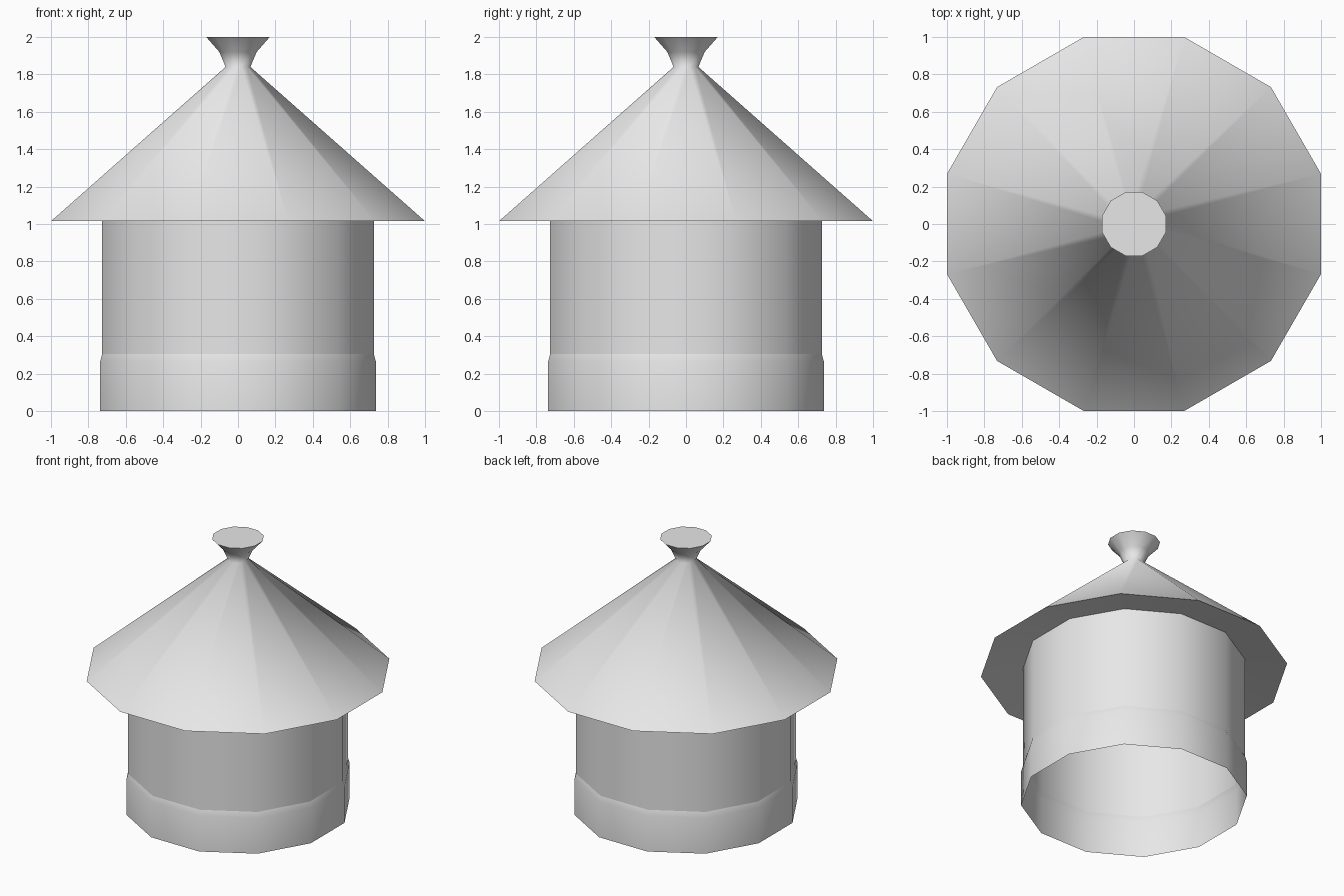
import bpy, bmesh, math

SIDES = 12
FLAT = math.cos(math.pi / SIDES)  # flat-to-corner ratio of the polygon

old = bpy.data.objects.get("Cube")
if old:
    bpy.data.objects.remove(old, do_unlink=True)

grey = bpy.data.materials.new("plain grey")
grey.use_nodes = True
color = (0.8, 0.8, 0.8, 1)
grey.diffuse_color = color
grey.node_tree.nodes["Principled BSDF"].inputs["Base Color"].default_value = color


def lathe(name, profile, cap=False):
    """Spin (flat radius, height) points into a smooth twelve-sided shell."""
    bm = bmesh.new()
    rings = []
    for r, z in profile:
        ring = []
        for i in range(SIDES):
            a = 2 * math.pi * (i + 0.5) / SIDES
            ring.append(bm.verts.new((r / FLAT * math.cos(a), r / FLAT * math.sin(a), z)))
        rings.append(ring)
    for low, high in zip(rings, rings[1:]):
        for i in range(SIDES):
            j = (i + 1) % SIDES
            bm.faces.new((low[i], low[j], high[j], high[i])).smooth = True
    if cap:
        # flat lid with a crisp rim
        lid = bm.faces.new(rings[-1])
        for e in lid.edges:
            e.smooth = False
    mesh = bpy.data.meshes.new(name)
    bm.to_mesh(mesh)
    bm.free()
    mesh.materials.append(grey)
    obj = bpy.data.objects.new(name, mesh)
    bpy.context.collection.objects.link(obj)
    return obj


# Hollow round wall, open at the bottom, with a slightly wider base band
lathe("base_band", [(0.737, 0), (0.737, 0.265), (0.726, 0.305)])
lathe("wall", [(0.726, 0.305), (0.726, 1.06)])

# Shallow underside of the overhanging eaves
lathe("eaves_underside", [(0.726, 1.06), (1.0, 1.015)])

# Conical roof flowing into a flared finial
lathe("roof_and_finial",
      [(1.0, 1.015), (0.066, 1.84), (0.1, 1.92), (0.17, 2.0)], cap=True)
